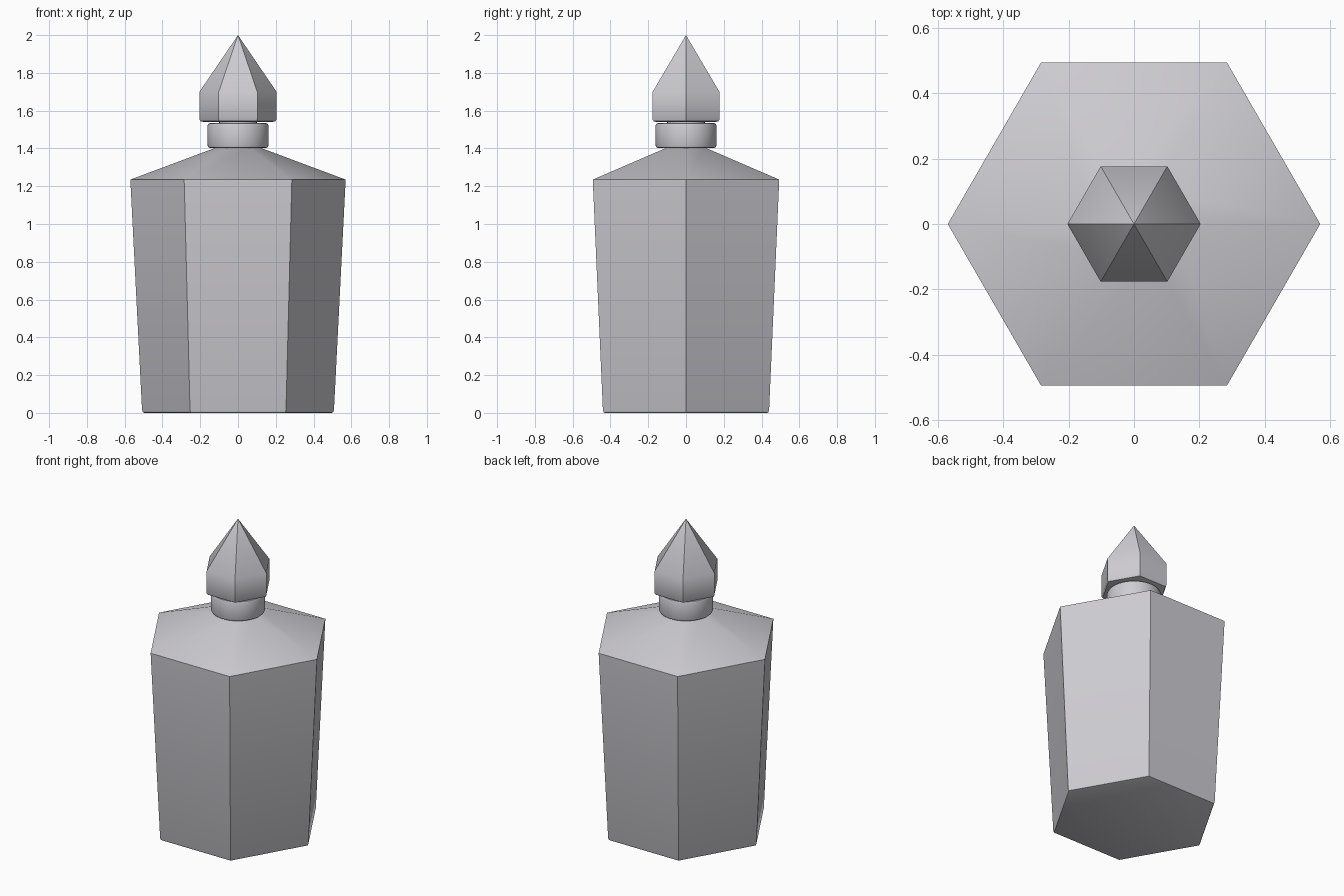
import bpy, bmesh, math

cube = bpy.data.objects.get("Cube")
if cube:
    bpy.data.objects.remove(cube, do_unlink=True)

GREY = (0.62, 0.61, 0.65, 1.0)
glass = bpy.data.materials.new("pale_grey")
glass.use_nodes = True
glass.diffuse_color = GREY
glass.node_tree.nodes["Principled BSDF"].inputs["Base Color"].default_value = GREY


def lathe(name, profile, sides, smooth=False):
    """Stack rings of (radius, height); a zero radius closes to a point."""
    bm = bmesh.new()
    rings = []
    for radius, z in profile:
        if radius == 0:
            rings.append([bm.verts.new((0, 0, z))] * sides)
            continue
        angles = [math.tau * i / sides for i in range(sides)]
        rings.append([bm.verts.new((radius * math.cos(a), radius * math.sin(a), z))
                      for a in angles])
    for low, high in zip(rings, rings[1:]):
        for i in range(sides):
            j = (i + 1) % sides
            corners = [low[i], low[j], high[j], high[i]]
            bm.faces.new(list(dict.fromkeys(corners)))
    # Close open ends with flat caps
    if profile[0][0] > 0:
        bm.faces.new(rings[0][::-1])
    if profile[-1][0] > 0:
        bm.faces.new(rings[-1])
    bmesh.ops.recalc_face_normals(bm, faces=bm.faces)
    mesh = bpy.data.meshes.new(name)
    bm.to_mesh(mesh)
    bm.free()
    mesh.materials.append(glass)
    obj = bpy.data.objects.new(name, mesh)
    bpy.context.collection.objects.link(obj)
    if smooth:
        bpy.ops.object.select_all(action="DESELECT")
        obj.select_set(True)
        bpy.context.view_layer.objects.active = obj
        bpy.ops.object.shade_smooth_by_angle(angle=math.radians(40))
    return obj


# Tapered hexagonal body with a softened foot and sloping shoulder
lathe("bottle_body", [(0.495, 0), (0.503, 0.003), (0.508, 0.014),
                      (0.57, 1.235), (0.115, 1.405)], 6, smooth=True)

# Narrow inner neck joining body, collar and stopper
lathe("inner_neck", [(0.1, 1.39), (0.1, 1.56)], 32, smooth=True)

# Round collar with rolled edges
lathe("neck_collar", [(0.147, 1.402), (0.157, 1.406), (0.161, 1.416),
                      (0.161, 1.521), (0.157, 1.531), (0.147, 1.535)], 48, smooth=True)

# Faceted stopper with a pointed top
lathe("stopper", [(0.185, 1.541), (0.198, 1.544), (0.204, 1.553),
                  (0.204, 1.70), (0, 2.0)], 6, smooth=True)
